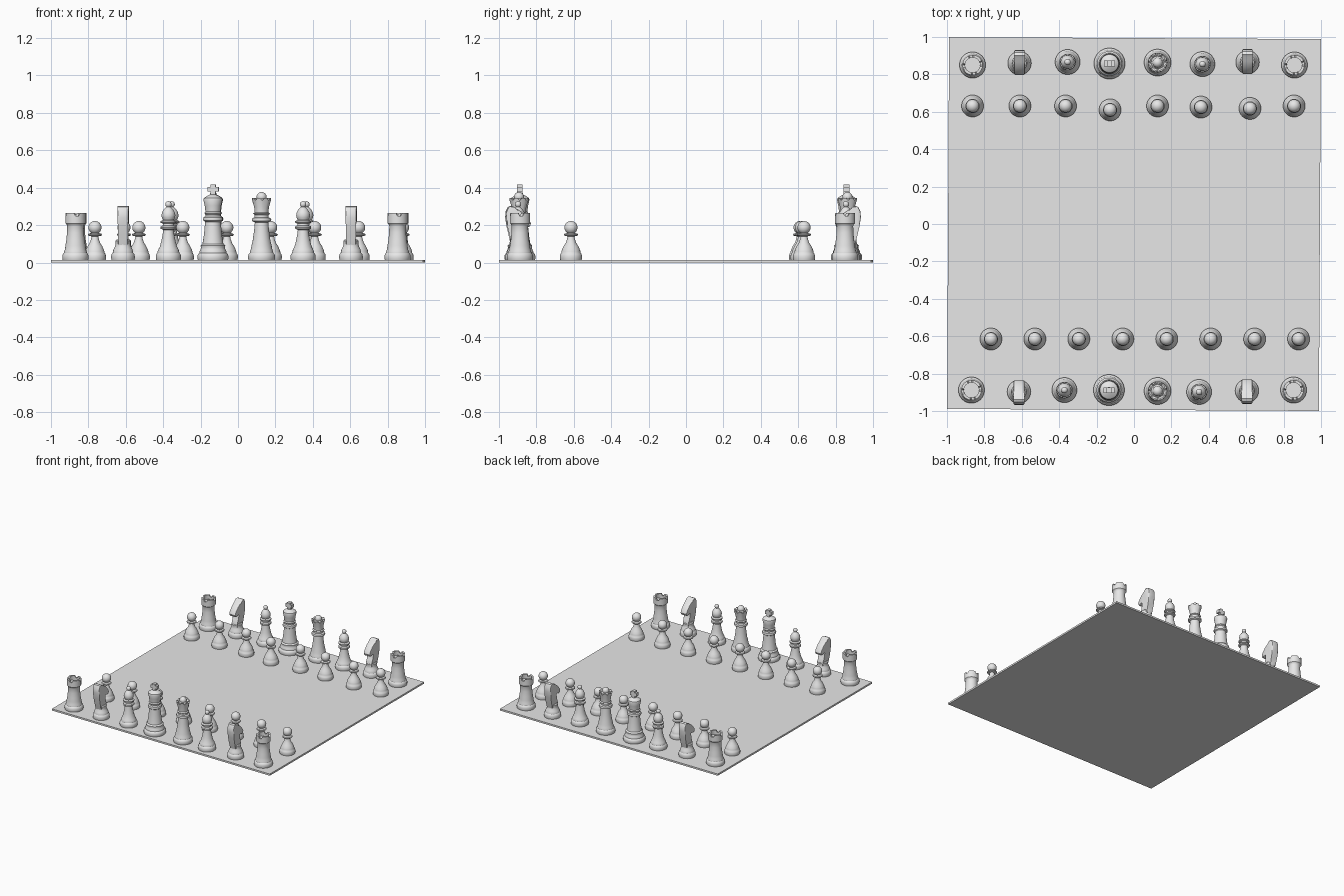
import bpy, bmesh, math
from mathutils import Matrix, Vector

if "Cube" in bpy.data.objects:
    bpy.data.objects.remove(bpy.data.objects["Cube"])

mat = bpy.data.materials.new("plain grey")
mat.diffuse_color = (0.8, 0.8, 0.8, 1)
mat.use_nodes = True
mat.node_tree.nodes["Principled BSDF"].inputs["Base Color"].default_value = mat.diffuse_color
FLOOR = 0.013
SEG = 40


def lathe(bm, profile, lift=None):
    """Spin (radius, z) points about z; lift(index, angle) shifts heights."""
    rings = []
    for i, (r, z) in enumerate(profile):
        ring = []
        for k in range(SEG):
            a = 2 * math.pi * k / SEG
            dz = lift(i, k) if lift else 0
            ring.append(bm.verts.new((r * math.cos(a), r * math.sin(a), z + dz)))
        rings.append(ring)
    for lo, hi in zip(rings, rings[1:]):
        for k in range(SEG):
            n = (k + 1) % SEG
            bm.faces.new((lo[k], lo[n], hi[n], hi[k]))
    bmesh.ops.remove_doubles(bm, verts=bm.verts, dist=1e-6)


def box(bm, size, z):
    bmesh.ops.create_cube(bm, size=1, matrix=Matrix.Translation((0, 0, z)) @ Matrix.Diagonal((*size, 1)))


def ball(r, z, start=-50, n=10):
    """Profile points of a ball, from a low latitude to the pole."""
    out = []
    for i in range(n + 1):
        t = math.radians(start + (90 - start) * i / n)
        out.append((r * math.cos(t) if i < n else 0, z + r * math.sin(t)))
    return out


def foot(r):
    """Shared moulded foot of every piece."""
    return [(0, FLOOR), (r * .97, FLOOR), (r, .022), (r, .036), (r * .95, .046),
            (r * .87, .052), (r * .86, .06), (r * .8, .07)]


def finish(bm, name):
    bmesh.ops.recalc_face_normals(bm, faces=bm.faces)
    me = bpy.data.meshes.new(name)
    bm.to_mesh(me)
    bm.free()
    me.materials.append(mat)
    return me


def make_pawn():
    bm = bmesh.new()
    lathe(bm, foot(.059) + [(.039, .088), (.028, .105), (.021, .125), (.018, .14), (.036, .144),
                            (.038, .149), (.034, .154), (.02, .158)] + ball(.035, .187))
    return finish(bm, "pawn")


def make_rook():
    bm = bmesh.new()
    pts = foot(.07) + [(.054, .09), (.049, .12), (.045, .16), (.044, .195), (.047, .203), (.054, .21),
                       (.054, .264), (.04, .264), (.04, .23), (0, .23)]
    rim = (len(pts) - 4, len(pts) - 3)
    lathe(bm, pts, lambda i, k: -.016 if i in rim and k % 10 < 3 else 0)
    return finish(bm, "rook")


def make_bishop():
    bm = bmesh.new()
    lathe(bm, foot(.067) + [(.046, .085), (.038, .115), (.031, .15), (.028, .175), (.041, .18),
                            (.044, .187), (.041, .194), (.03, .199), (.029, .208), (.042, .213),
                            (.042, .221), (.029, .227), (.035, .24), (.037, .253), (.034, .268),
                            (.025, .284), (.013, .296)] + ball(.017, .311))
    return finish(bm, "bishop")


def make_queen():
    bm = bmesh.new()
    pts = foot(.072) + [(.054, .09), (.047, .12), (.04, .17), (.036, .215), (.05, .221), (.052, .229),
                        (.049, .237), (.038, .242), (.038, .255), (.045, .261), (.037, .268),
                        (.039, .295), (.051, .346), (.043, .346), (.034, .334), (.026, .343)]
    rim = (len(pts) - 4, len(pts) - 3)
    lathe(bm, pts + ball(.027, .35, 0), lambda i, k: -.011 if i in rim and k % 5 < 2 else 0)
    return finish(bm, "queen")


def make_king():
    bm = bmesh.new()
    lathe(bm, foot(.083) + [(.064, .08), (.066, .09), (.056, .1), (.05, .135), (.045, .18), (.042, .218),
                            (.051, .224), (.053, .233), (.05, .242), (.041, .248), (.041, .258),
                            (.046, .264), (.04, .272), (.044, .305), (.051, .335), (.048, .345),
                            (.032, .356), (.016, .363), (.016, .372), (0, .374)])
    # cross on the crown
    box(bm, (.026, .03, .052), .391)
    box(bm, (.058, .03, .026), .392)
    return finish(bm, "king")


def make_knight():
    # horse head slab, facing +y
    outline = [(-.04, .095), (-.05, .14), (-.062, .19), (-.07, .24), (-.068, .272), (-.056, .297),
               (-.042, .303), (-.028, .292), (-.005, .283), (.025, .262), (.055, .228), (.063, .208),
               (.057, .193), (.044, .188), (.025, .203), (.006, .203), (.008, .18), (.022, .15),
               (.036, .12), (.038, .095)]
    bm = bmesh.new()
    sides = []
    for s in (-1, 1):
        sides.append([bm.verts.new((s * (.026 + .025 * max(0, z - .13)), y, z)) for y, z in outline])
    caps = [bm.faces.new(v) for v in sides]
    n = len(outline)
    for i in range(n):
        j = (i + 1) % n
        bm.faces.new((sides[0][i], sides[0][j], sides[1][j], sides[1][i]))
    rims = list({e for f in caps for e in f.edges})
    bmesh.ops.bevel(bm, geom=rims, offset=.006, segments=2, profile=.5, affect='EDGES')
    # turned foot
    lathe(bm, foot(.063) + [(.043, .085), (.039, .1), (.041, .108), (.041, .116), (.034, .122), (0, .122)])
    return finish(bm, "knight")


def place(mesh, name, x, y, turn=0):
    ob = bpy.data.objects.new(name, mesh)
    ob.location = (x, y, 0)
    ob.rotation_euler.z = turn
    bpy.context.collection.objects.link(ob)
    return ob


# board, very slightly turned
bm = bmesh.new()
box(bm, (1.988, 1.988, .014), .007)
place(finish(bm, "board"), "board", 0, 0, -.0054)

# pieces, as (x, y) in the back row then in the front row
ranks = {
    "rook": (make_rook(), [(-.863, .85), (.858, .85)], [(-.869, -.888), (.853, -.888)]),
    "knight": (make_knight(), [(-.612, .86), (.607, .865)], [(-.615, -.897), (.604, -.892)]),
    "bishop": (make_bishop(), [(-.355, .866), (.366, .855)], [(-.372, -.888), (.348, -.898)]),
    "king": (make_king(), [(-.131, .858)], [(-.134, -.888)]),
    "queen": (make_queen(), [(.126, .863)], [(.126, -.893)]),
    "pawn": (make_pawn(),
             [(-.863, .631), (-.61, .631), (-.366, .631), (-.128, .61), (.126, .631), (.358, .625),
              (.62, .618), (.856, .631)],
             [(-.765 + .235 * i, -.615) for i in range(8)]),
}
for kind, (mesh, back, front) in ranks.items():
    first = None
    for side, spots, turn in (("back", back, math.pi), ("front", front, 0)):
        for i, (x, y) in enumerate(spots):
            ob = place(mesh, f"{side}_{kind}_{i + 1}", x, y, turn)
            first = first or ob
    # smooth the shared mesh once
    bpy.ops.object.select_all(action='DESELECT')
    first.select_set(True)
    bpy.context.view_layer.objects.active = first
    bpy.ops.object.shade_smooth_by_angle(angle=math.radians(35))
